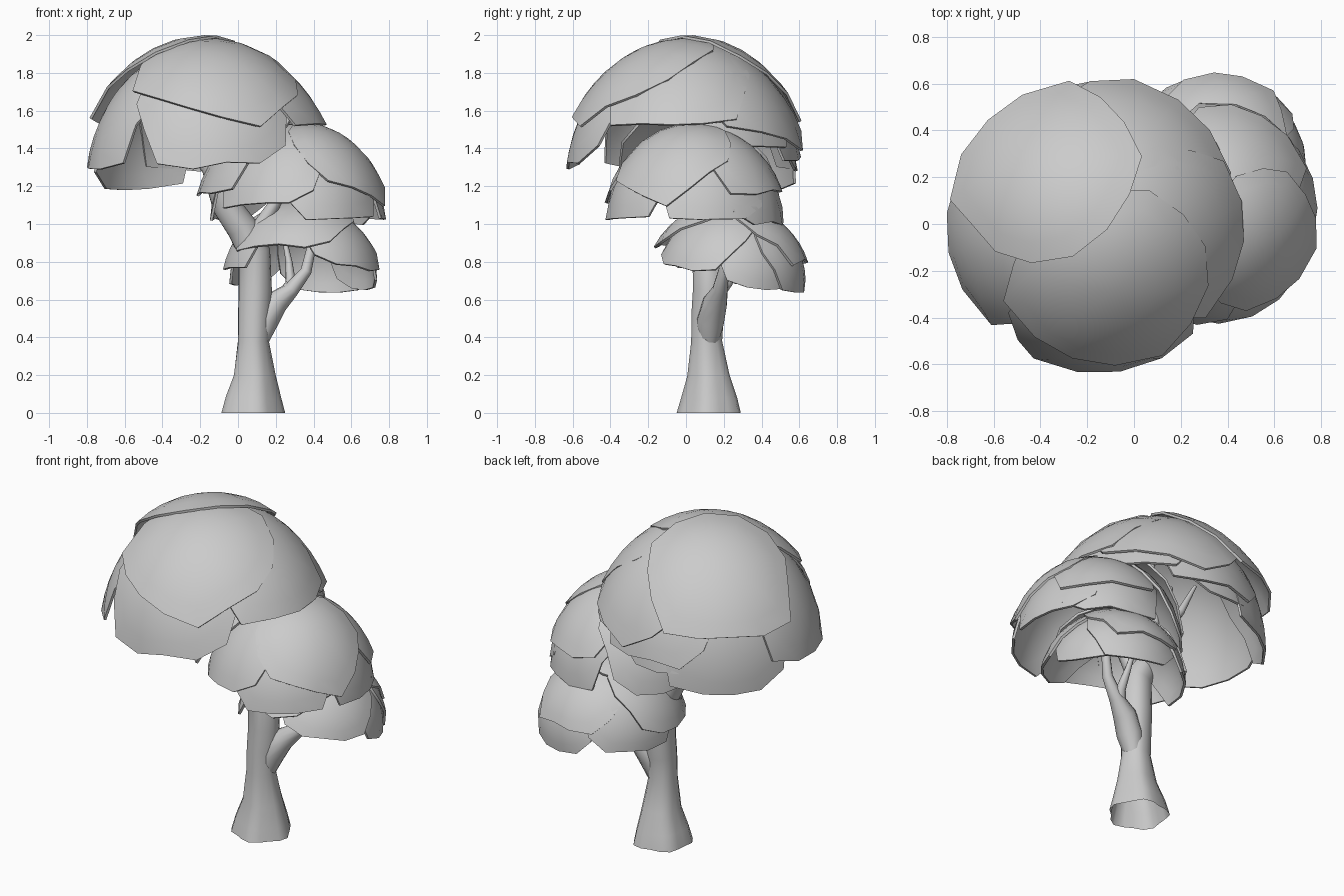
import bpy, bmesh, math, random
from mathutils import Vector

random.seed(7)
cube = bpy.data.objects.get("Cube")
if cube:
    bpy.data.objects.remove(cube, do_unlink=True)

# One plain grey for the whole tree
grey = bpy.data.materials.new("plain grey")
grey.use_nodes = True
grey.diffuse_color = (0.6, 0.6, 0.6, 1)
grey.node_tree.nodes["Principled BSDF"].inputs["Base Color"].default_value = (0.6, 0.6, 0.6, 1)


def finish(name, bm, angle, thickness=0):
    mesh = bpy.data.meshes.new(name)
    bm.to_mesh(mesh)
    bm.free()
    mesh.materials.append(grey)
    ob = bpy.data.objects.new(name, mesh)
    bpy.context.collection.objects.link(ob)
    bpy.ops.object.select_all(action='DESELECT')
    ob.select_set(True)
    bpy.context.view_layer.objects.active = ob
    if thickness:
        shell = ob.modifiers.new("leaf thickness", 'SOLIDIFY')
        shell.thickness = thickness
        shell.offset = -1
        bpy.ops.object.modifier_apply(modifier=shell.name)
    bpy.ops.object.shade_smooth_by_angle(angle=math.radians(angle))


def add_petal(bm, centre, radii, azimuth, elevation, spread, size, twist=0, segs=14, rings=5):
    """Curved leaf shell: an ellipsoid cap with a squarish, flared lower rim."""
    az, el, spread, twist = (math.radians(v) for v in (azimuth, elevation, spread, twist))
    n = Vector((math.cos(el) * math.cos(az), math.cos(el) * math.sin(az), math.sin(el)))
    up = (Vector((0, 0, 1)) - n * n.z).normalized()
    side = up.cross(n)
    jitter = [random.uniform(0.96, 1.04) for _ in range(segs)]
    turn = random.uniform(0, 1)

    def point(t, k):
        a = math.tau * (k + turn) / segs
        edge = jitter[k]
        if math.sin(a) < 0:
            edge *= 0.93 / max(abs(math.cos(a + twist)), abs(math.sin(a + twist))) ** 0.7
        theta = spread * t * edge ** t
        d = n * math.cos(theta) + (side * math.cos(a) + up * math.sin(a)) * math.sin(theta)
        r = size + 0.05 * max(0, -math.sin(a)) * t * t
        return bm.verts.new([c + r * q * v for c, q, v in zip(centre, radii, d)])

    tip = bm.verts.new([c + size * q * v for c, q, v in zip(centre, radii, n)])
    grid = [[point((j + 1) / rings, k) for k in range(segs)] for j in range(rings)]
    for k in range(segs):
        m = (k + 1) % segs
        bm.faces.new((tip, grid[0][k], grid[0][m]))
        for low, high in zip(grid, grid[1:]):
            bm.faces.new((low[k], high[k], high[m], low[m]))


def crown(name, centre, radii, petals):
    bm = bmesh.new()
    for petal in petals:
        add_petal(bm, centre, radii, *petal)
    finish(name, bm, 40, thickness=0.014)


# Leaf crowns; each petal is azimuth, elevation, angular spread, size, twist
crown("upper_crown", (-0.16, 0, 1.3), (0.62, 0.6, 0.655), [
    (-76, 62, 42, 1.045, 35), (134, 55, 39, 1.07), (62, 53, 43, 1.025, 20),
    (-8, 54, 38, 1.03), (-86, 37, 39, 1.015, -6), (192, 35, 39, 0.99),
    (135, 24, 38, 0.97), (88, 37, 36, 0.97), (38, 42, 36, 0.98), (98, 28, 32, 0.94),
])
crown("middle_crown", (0.33, 0.05, 1.03), (0.43, 0.45, 0.48), [
    (-62, 40, 42, 1.02), (-28, 52, 40, 1.06, 30), (16, 36, 40, 1.01),
    (-120, 48, 42, 1.05), (62, 36, 42, 1.01), (60, 55, 42, 1.04),
    (-165, 48, 38, 1.26), (150, 38, 42, 1.08),
])
crown("lower_crown", (0.36, 0.24, 0.73), (0.36, 0.36, 0.34), [
    (-115, 66, 46, 1.18), (-38, 46, 44, 1.07, 15), (30, 27, 41, 1.02),
    (72, 25, 42, 1.07), (148, 33, 43, 1.1), (85, 52, 44, 1.1),
    (-172, 44, 42, 1.18),
])


def limb(name, path, segs=10, lobes=0.0):
    """Tapered tube through (x, y, z, radius) stations, lobed towards its foot."""
    bm = bmesh.new()
    pts = [Vector(p[:3]) for p in path]
    rows = []
    for i, p in enumerate(pts):
        along = pts[min(i + 1, len(pts) - 1)] - pts[max(i - 1, 0)]
        if i == 0 and lobes:
            along = Vector((0, 0, 1))
        rot = Vector((0, 0, 1)).rotation_difference(along)
        row = []
        for k in range(segs):
            a = math.tau * k / segs
            r = path[i][3] * (1 + lobes * math.cos(5 * a + 0.6) * max(0.25, 1 - p.z * 2))
            row.append(bm.verts.new(p + rot @ Vector((r * math.cos(a), r * math.sin(a), 0))))
        rows.append(row)
    for low, high in zip(rows, rows[1:]):
        for k in range(segs):
            m = (k + 1) % segs
            bm.faces.new((low[k], low[m], high[m], high[k]))
    bm.faces.new(rows[-1])
    finish(name, bm, 50)


# Trunk with flared, open foot, leaning up into the upper crown
limb("trunk", [
    (0.075, 0.125, 0, 0.164), (0.078, 0.125, 0.08, 0.145), (0.085, 0.12, 0.2, 0.11),
    (0.08, 0.11, 0.38, 0.082), (0.085, 0.115, 0.52, 0.086), (0.09, 0.125, 0.65, 0.088),
    (0.085, 0.12, 0.85, 0.085), (0.02, 0.11, 0.98, 0.082), (-0.065, 0.09, 1.1, 0.074),
    (-0.12, 0.06, 1.24, 0.058), (-0.18, 0.03, 1.4, 0.04), (-0.24, 0.02, 1.62, 0.02),
], segs=18, lobes=0.08)

# Branches
limb("right_branch", [
    (0.1, 0.12, 0.36, 0.05), (0.14, 0.13, 0.49, 0.075), (0.2, 0.155, 0.585, 0.066),
    (0.28, 0.18, 0.65, 0.042), (0.36, 0.2, 0.75, 0.03), (0.39, 0.22, 0.88, 0.024),
    (0.43, 0.24, 1.0, 0.012)])
limb("right_twig", [
    (0.24, 0.16, 0.62, 0.038), (0.28, 0.22, 0.69, 0.028),
    (0.27, 0.27, 0.8, 0.018), (0.24, 0.3, 0.95, 0.01)], segs=8)
limb("middle_branch", [
    (0.06, 0.11, 0.88, 0.06), (0.14, 0.09, 1.02, 0.04),
    (0.24, 0.07, 1.18, 0.026), (0.3, 0.06, 1.38, 0.012)], segs=8)
limb("upper_branch", [
    (-0.06, 0.09, 1.12, 0.045), (-0.04, 0.13, 1.3, 0.03),
    (0.02, 0.18, 1.48, 0.022), (0.04, 0.2, 1.66, 0.01)], segs=8)
limb("left_branch", [
    (-0.16, 0.05, 1.3, 0.04), (-0.27, 0.08, 1.45, 0.024),
    (-0.36, 0.1, 1.64, 0.01)], segs=8)
